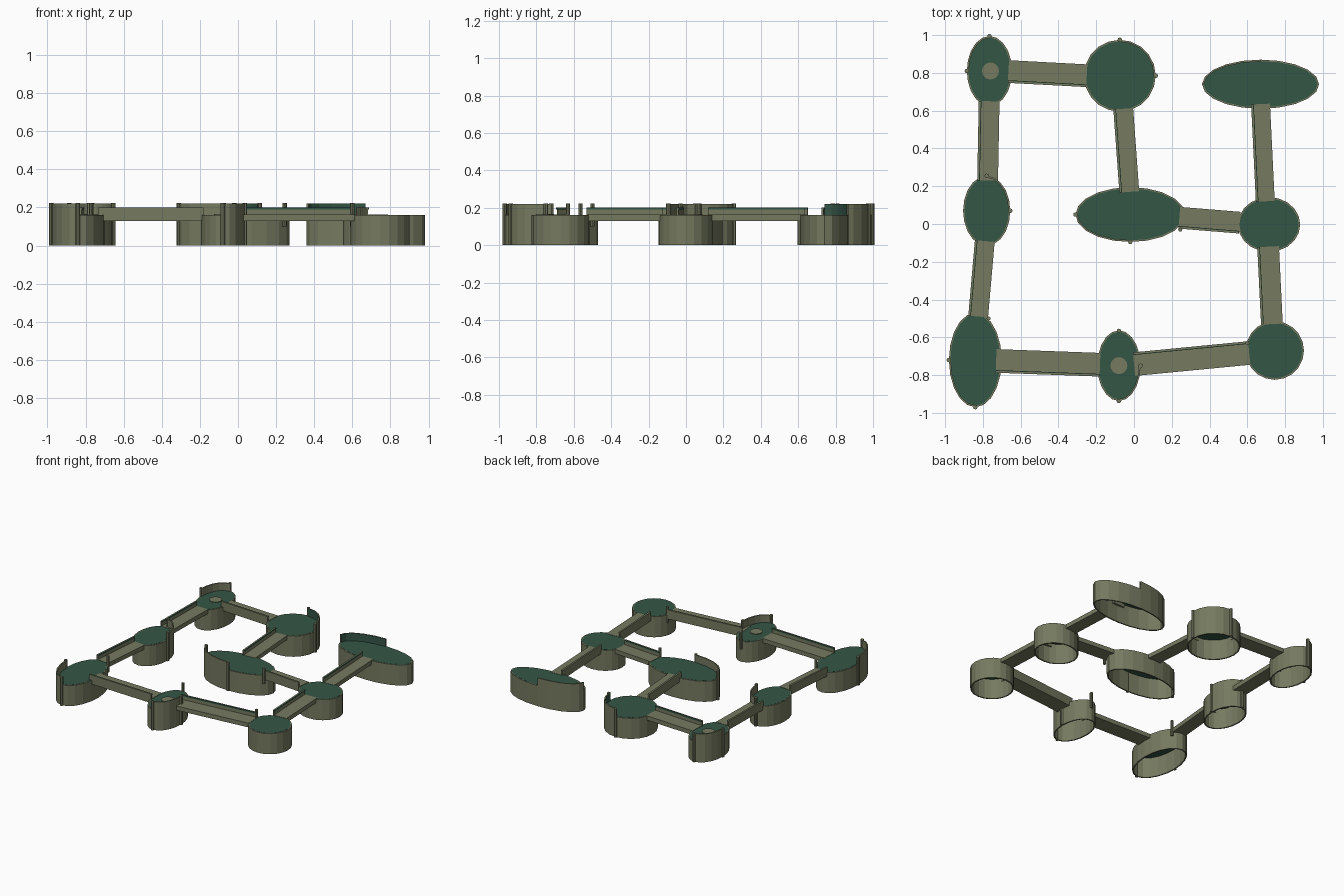
import bpy, bmesh, math
from mathutils import Vector

if "Cube" in bpy.data.objects:
    bpy.data.objects.remove(bpy.data.objects["Cube"])

FLOOR_Z, WALL_Z, TUNNEL_Z = 0.16, 0.22, 0.2


def material(name, rgb):
    m = bpy.data.materials.new(name)
    m.diffuse_color = (*rgb, 1)
    m.use_nodes = True
    m.node_tree.nodes["Principled BSDF"].inputs["Base Color"].default_value = m.diffuse_color
    return m


STONE = material("olive_stone", (0.18, 0.195, 0.117))
MOSS = material("dark_green", (0.034, 0.092, 0.06))


def finish(bm, name, *mats, fix=True):
    if fix:
        bmesh.ops.recalc_face_normals(bm, faces=bm.faces[:])
    me = bpy.data.meshes.new(name)
    bm.to_mesh(me)
    bm.free()
    for m in mats:
        me.materials.append(m)
    ob = bpy.data.objects.new(name, me)
    bpy.context.collection.objects.link(ob)
    return ob


def arc_wall(name, c, r, a0, a1, z0, z1, n, green_inside=False):
    """Thin elliptical wall; a full turn closes into a ring."""
    bm = bmesh.new()
    t = 0.01
    full = a1 - a0 >= 360
    rings = []
    for i in range(n if full else n + 1):
        a = math.radians(a0 + (a1 - a0) * i / n)
        ca, sa = math.cos(a), math.sin(a)
        rings.append([bm.verts.new((c[0] + (r[0] - d) * ca, c[1] + (r[1] - d) * sa, z))
                      for d, z in ((0, z0), (0, z1), (t, z1), (t, z0))])
    for i in range(n):
        p, q = rings[i], rings[(i + 1) % len(rings)]
        for k in range(4):
            f = bm.faces.new((p[k], q[k], q[(k + 1) % 4], p[(k + 1) % 4]))
            if k == 2 and green_inside:
                f.material_index = 1
    if not full:
        bm.faces.new(rings[0])
        bm.faces.new(rings[-1])
    finish(bm, name, STONE, MOSS)


def cylinder(name, x, y, rx, ry, z0, z1, n, mat):
    bm = bmesh.new()
    bmesh.ops.create_cone(bm, cap_ends=True, segments=n, radius1=1, radius2=1, depth=1)
    for v in bm.verts:
        # first vertex placed on +x like the wall rings
        a = math.atan2(v.co.x, v.co.y)
        v.co = (x + rx * math.cos(a), y + ry * math.sin(a), z0 if v.co.z < 0 else z1)
    finish(bm, name, mat)


def strip(name, a, b, lo, hi, z0, z1, mat):
    """Box along a->b, spanning sideways offsets lo..hi (left is positive)."""
    a, b = Vector(a), Vector(b)
    d = (b - a).normalized()
    s = Vector((-d.y, d.x))
    bm = bmesh.new()
    bmesh.ops.create_cube(bm, size=1)
    for v in bm.verts:
        p = (a if v.co.x < 0 else b) + s * (lo if v.co.y < 0 else hi)
        v.co = (p.x, p.y, z0 if v.co.z < 0 else z1)
    finish(bm, name, mat)


# rooms: name, centre, radii, start angle of the raised quadrant wall, green lining
rooms = [
    ("back_left", (-0.765, 0.81), (0.12, 0.185), 90, False),
    ("back_middle", (-0.075, 0.785), (0.19, 0.19), 0, True),
    ("back_right", (0.67, 0.74), (0.31, 0.13), 90, True),
    ("mid_left", (-0.78, 0.07), (0.125, 0.185), 0, False),
    ("centre", (-0.02, 0.05), (0.29, 0.145), 180, False),
    ("mid_right", (0.715, -0.003), (0.165, 0.145), None, False),
    ("front_left", (-0.84, -0.72), (0.14, 0.25), 180, False),
    ("front_middle", (-0.08, -0.75), (0.115, 0.187), 270, False),
    ("front_right", (0.745, -0.67), (0.155, 0.155), None, False),
]
for name, c, r, q, lining in rooms:
    arc_wall(name + "_room_skirt", c, r, 0, 360, 0, FLOOR_Z, 20)
    cylinder(name + "_room_floor", *c, r[0] - 0.008, r[1] - 0.008,
             FLOOR_Z - 0.004, FLOOR_Z + 0.001, 20, MOSS)
    if q is not None:
        arc_wall(name + "_room_wall", c, r, q, q + 90, FLOOR_Z, WALL_Z, 5, lining)
        # pillars at both ends of the raised wall
        if name != "back_right":
            for a in (q, q + 90):
                ra = math.radians(a)
                cylinder(name + "_pillar", c[0] + r[0] * math.cos(ra),
                         c[1] + r[1] * math.sin(ra), 0.012, 0.012, 0, WALL_Z + 0.003, 8, STONE)

# extra pillars beside tunnel mouths
for x, y in ((-0.77, -0.5), (0.245, -0.03), (-0.08, -0.565), (0.6, -0.63)):
    cylinder("doorway_pillar", x, y, 0.011, 0.011, 0.1, WALL_Z + 0.003, 8, STONE)

# round plinths
for x, y in ((-0.76, 0.81), (-0.08, -0.75)):
    cylinder("plinth", x, y, 0.045, 0.045, FLOOR_Z, FLOOR_Z + 0.006, 16, STONE)

# tunnels: ends, width, side carrying the raised wall
tunnels = [
    ((-0.665, 0.807), (-0.25, 0.785), 0.12, -1),
    ((-0.767, 0.65), (-0.775, 0.23), 0.11, -1),
    ((-0.79, -0.09), (-0.825, -0.49), 0.105, -1),
    ((-0.73, -0.725), (-0.18, -0.745), 0.125, -1),
    ((0.0, -0.742), (0.61, -0.683), 0.125, 1),
    ((0.73, -0.53), (0.71, -0.12), 0.115, 1),
    ((0.695, 0.12), (0.67, 0.635), 0.1, 1),
    ((-0.057, 0.61), (-0.025, 0.17), 0.105, -1),
    ((0.24, 0.033), (0.56, 0.007), 0.115, -1),
]
for a, b, w, side in tunnels:
    h = w / 2
    strip("tunnel_floor", a, b, -h, h, 0.13, FLOOR_Z + 0.003, STONE)
    lo, hi = sorted((side * h, side * (h - 0.01)))
    strip("tunnel_wall", a, b, lo, hi, FLOOR_Z, TUNNEL_Z, STONE)
    # narrow green trim along the inner top edge
    lo, hi = sorted((side * (h - 0.01), side * (h - 0.014)))
    strip("tunnel_trim", a, b, lo, hi, TUNNEL_Z - 0.01, TUNNEL_Z, MOSS)
